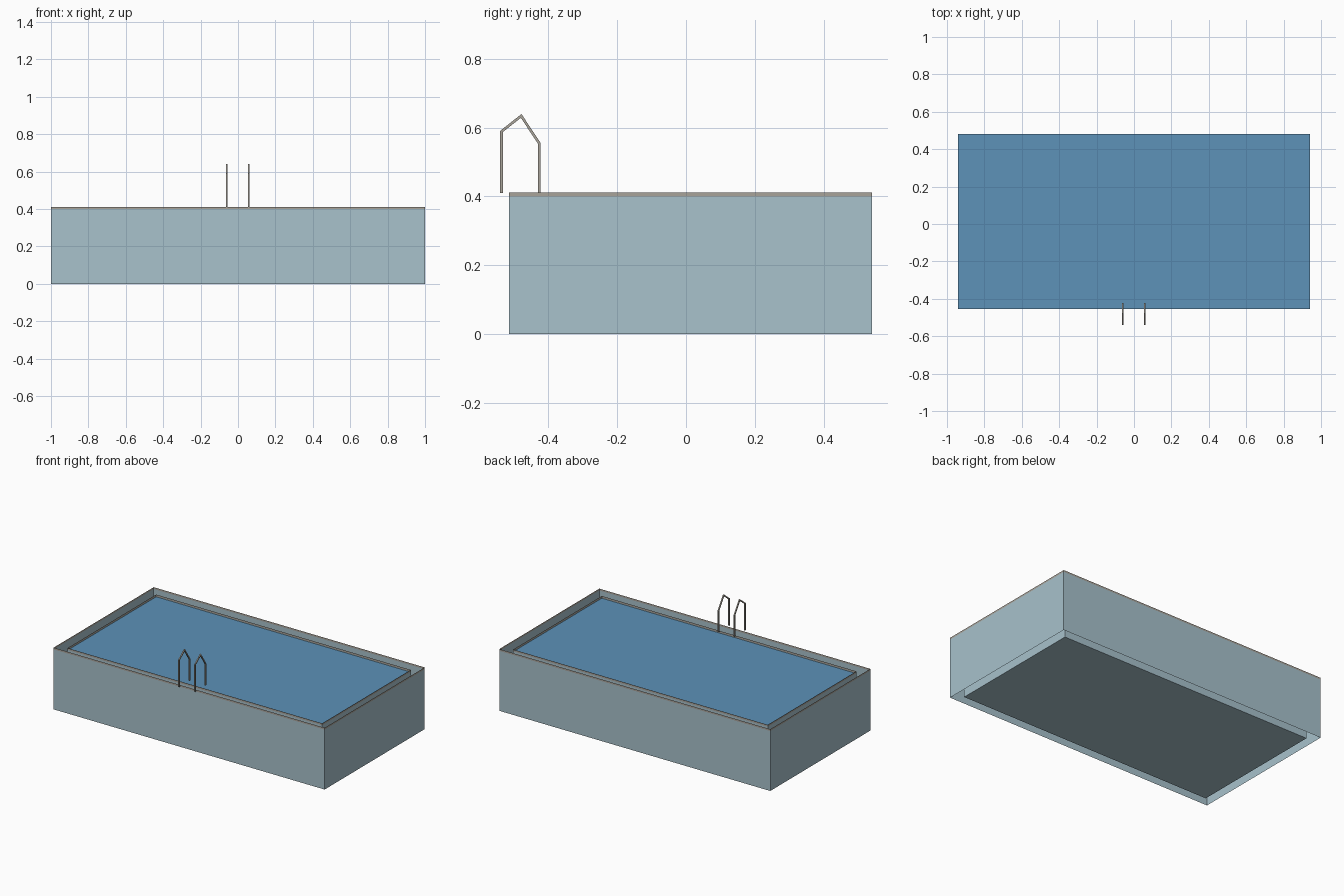
import bpy, bmesh
from mathutils import Vector

if "Cube" in bpy.data.objects:
    bpy.data.objects.remove(bpy.data.objects["Cube"])


def material(name, srgb):
    lin = [((c / 255 + 0.055) / 1.055) ** 2.4 for c in srgb]
    m = bpy.data.materials.new(name)
    m.diffuse_color = (*lin, 1)
    m.use_nodes = True
    m.node_tree.nodes["Principled BSDF"].inputs["Base Color"].default_value = m.diffuse_color
    return m


tile = material("pale_blue_tile", (168, 194, 204))
stone = material("warm_grey_stone", (168, 163, 154))
blue = material("water_blue", (93, 146, 184))


def make(name, bm, mat):
    me = bpy.data.meshes.new(name)
    bm.to_mesh(me)
    bm.free()
    me.materials.append(mat)
    ob = bpy.data.objects.new(name, me)
    bpy.context.collection.objects.link(ob)
    return ob


def corners(bm, inset, z):
    x, y0, y1 = 1 - inset, -0.515 + inset, 0.54 - inset
    return [bm.verts.new((a, b, z)) for a, b in ((-x, y0), (x, y0), (x, y1), (-x, y1))]


def wall_ring(name, inset, z0, z1, mat):
    # thin open band of four walls
    bm = bmesh.new()
    lo, hi = corners(bm, inset, z0), corners(bm, inset, z1)
    for i in range(4):
        j = (i + 1) % 4
        bm.faces.new((lo[i], lo[j], hi[j], hi[i]))
    make(name, bm, mat)


def sheet(name, inset, z, mat, up):
    bm = bmesh.new()
    f = bm.faces.new(corners(bm, inset, z))
    if not up:
        f.normal_flip()
    make(name, bm, mat)


# Outer shell and inner basin, each with a stone trim band at the top
wall_ring("outer_wall", 0, 0, 0.40, tile)
wall_ring("outer_trim", 0, 0.40, 0.412, stone)
wall_ring("basin_wall", 0.06, 0, 0.39, tile)
wall_ring("basin_trim", 0.06, 0.39, 0.402, stone)

# Basin floor and water surface
sheet("basin_floor", 0.06, 0.0, tile, False)
sheet("water", 0.06, 0.387, blue, True)


# Ladder handrails: square bar swept along a bent path in the yz plane
def handrail(name, x, path, half=0.0038):
    bm = bmesh.new()
    pts = [Vector(p) for p in path]
    rings = []
    for i, p in enumerate(pts):
        d0 = (p - pts[i - 1]).normalized() if i else (pts[1] - p).normalized()
        d1 = (pts[i + 1] - p).normalized() if i < len(pts) - 1 else d0
        n0, n1 = Vector((-d0.y, d0.x)), Vector((-d1.y, d1.x))
        m = (n0 + n1).normalized()
        off = m * (half / m.dot(n0))          # mitred joint
        rings.append([bm.verts.new((x + sx * half, p.x + s * off.x, p.y + s * off.y))
                      for sx, s in ((-1, -1), (1, -1), (1, 1), (-1, 1))])
    for a, b in zip(rings, rings[1:]):
        for i in range(4):
            j = (i + 1) % 4
            bm.faces.new((a[i], a[j], b[j], b[i]))
    bm.faces.new(rings[0])
    bm.faces.new(rings[-1])
    bmesh.ops.recalc_face_normals(bm, faces=bm.faces)
    make(name, bm, stone)


rail_path = [(-0.536, 0.41), (-0.536, 0.589), (-0.479, 0.634), (-0.426, 0.554), (-0.426, 0.41)]
for side, x in (("left", -0.06), ("right", 0.058)):
    handrail(side + "_handrail", x, rail_path)
